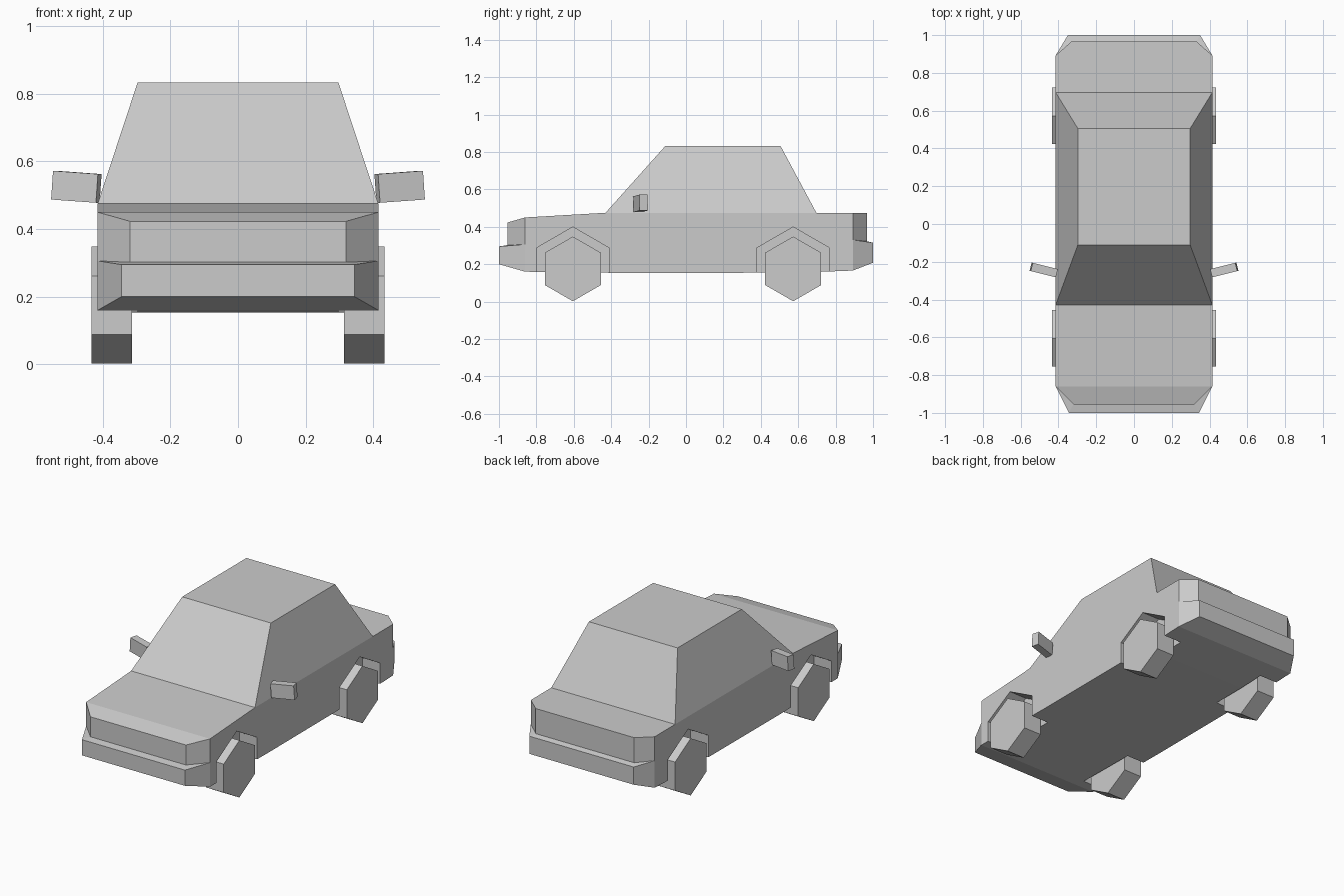
import bpy, bmesh, math
from mathutils import Euler

cube = bpy.data.objects.get("Cube")
if cube:
    bpy.data.objects.remove(cube, do_unlink=True)

grey = bpy.data.materials.new("light grey")
grey.use_nodes = True
colour = (0.6, 0.6, 0.6, 1)
grey.diffuse_color = colour
grey.node_tree.nodes["Principled BSDF"].inputs["Base Color"].default_value = colour


def add_object(name, bm):
    bmesh.ops.recalc_face_normals(bm, faces=bm.faces)
    mesh = bpy.data.meshes.new(name)
    bm.to_mesh(mesh)
    bm.free()
    mesh.materials.append(grey)
    obj = bpy.data.objects.new(name, mesh)
    bpy.context.collection.objects.link(obj)
    return obj


def hex_prism(name, x0, x1, y, z, radius):
    """Six-sided prism along x with one corner pointing up."""
    bm = bmesh.new()
    rings = [[bm.verts.new((x, y + radius * math.sin(k * math.pi / 3),
                            z + radius * math.cos(k * math.pi / 3)))
              for k in range(6)] for x in (x0, x1)]
    for ring in rings:
        bm.faces.new(ring)
    for k in range(6):
        n = (k + 1) % 6
        bm.faces.new((rings[0][k], rings[0][n], rings[1][n], rings[1][k]))
    return add_object(name, bm)


# Left edge of the body: a closed loop, running up the front and over the roof
W = 0.415
outline = {
    "floor_front": (W, -0.86, 0.16),
    "bumper_low": (0.345, -1, 0.2),
    "bumper_top": (0.345, -1, 0.295),
    "nose_low": (0.32, -0.955, 0.302),
    "nose_top": (0.32, -0.955, 0.423),
    "hood_front": (W, -0.86, 0.45),
    "cowl": (W, -0.43, 0.475),
    "roof_front": (0.297, -0.11, 0.833),
    "roof_rear": (0.297, 0.505, 0.833),
    "deck": (W, 0.697, 0.475),
    "trunk_edge": (W, 0.892, 0.475),
    "tail_top": (0.33, 0.967, 0.475),
    "tail_low": (0.33, 0.967, 0.323),
    "rear_bumper_top": (0.35, 1, 0.315),
    "rear_bumper_low": (0.35, 1, 0.208),
    "floor_rear": (W, 0.892, 0.166),
    "sill_rear": (W, 0.6, 0.155),
    "sill_front": (W, -0.31, 0.153),
}
creases = {"front_crease": (W, -0.86, 0.306), "rear_crease": (W, 0.892, 0.33)}
side_faces = [
    "cowl roof_front roof_rear deck",
    "floor_front front_crease hood_front cowl deck trunk_edge rear_crease floor_rear sill_rear sill_front",
    "floor_front bumper_low bumper_top front_crease",
    "front_crease bumper_top nose_low",
    "front_crease nose_low nose_top hood_front",
    "trunk_edge tail_top tail_low rear_crease",
    "rear_crease tail_low rear_bumper_top",
    "rear_crease rear_bumper_top rear_bumper_low floor_rear",
]

# Body: strips across the car joined to the two sides
bm = bmesh.new()
left, right = ({n: bm.verts.new((s * x, y, z)) for n, (x, y, z) in {**outline, **creases}.items()}
               for s in (1, -1))
names = list(outline)
for a, b in zip(names, names[1:] + names[:1]):
    bm.faces.new((left[a], left[b], right[b], right[a]))
for side in (left, right):
    for face in side_faces:
        bm.faces.new([side[n] for n in face.split()])
body = add_object("body", bm)

# Wheels and their arches, plus the wing mirrors
for side, s in (("left", 1), ("right", -1)):
    for end, y in (("front", -0.605), ("rear", 0.573)):
        hex_prism(f"{end}_{side}_wheel", s * 0.313, s * 0.433, y, 0.175, 0.173)
        cutter = hex_prism(f"{end}_{side}_arch_cutter", s * 0.297, s * 0.5, y, 0.175, 0.224)
        cutter.hide_render = True
        cutter.hide_viewport = True
        cut = body.modifiers.new(f"{end}_{side}_arch", "BOOLEAN")
        cut.operation = "DIFFERENCE"
        cut.solver = "EXACT"
        cut.object = cutter

    bm = bmesh.new()
    bmesh.ops.create_cube(bm, size=1)
    bmesh.ops.scale(bm, vec=(0.137, 0.045, 0.085), verts=bm.verts)
    tilt = Euler((0, math.radians(-4 * s), math.radians(14 * s))).to_matrix()
    bmesh.ops.rotate(bm, matrix=tilt, verts=bm.verts)
    bmesh.ops.translate(bm, vec=(s * 0.478, -0.243, 0.525), verts=bm.verts)
    add_object(f"{side}_mirror", bm)
